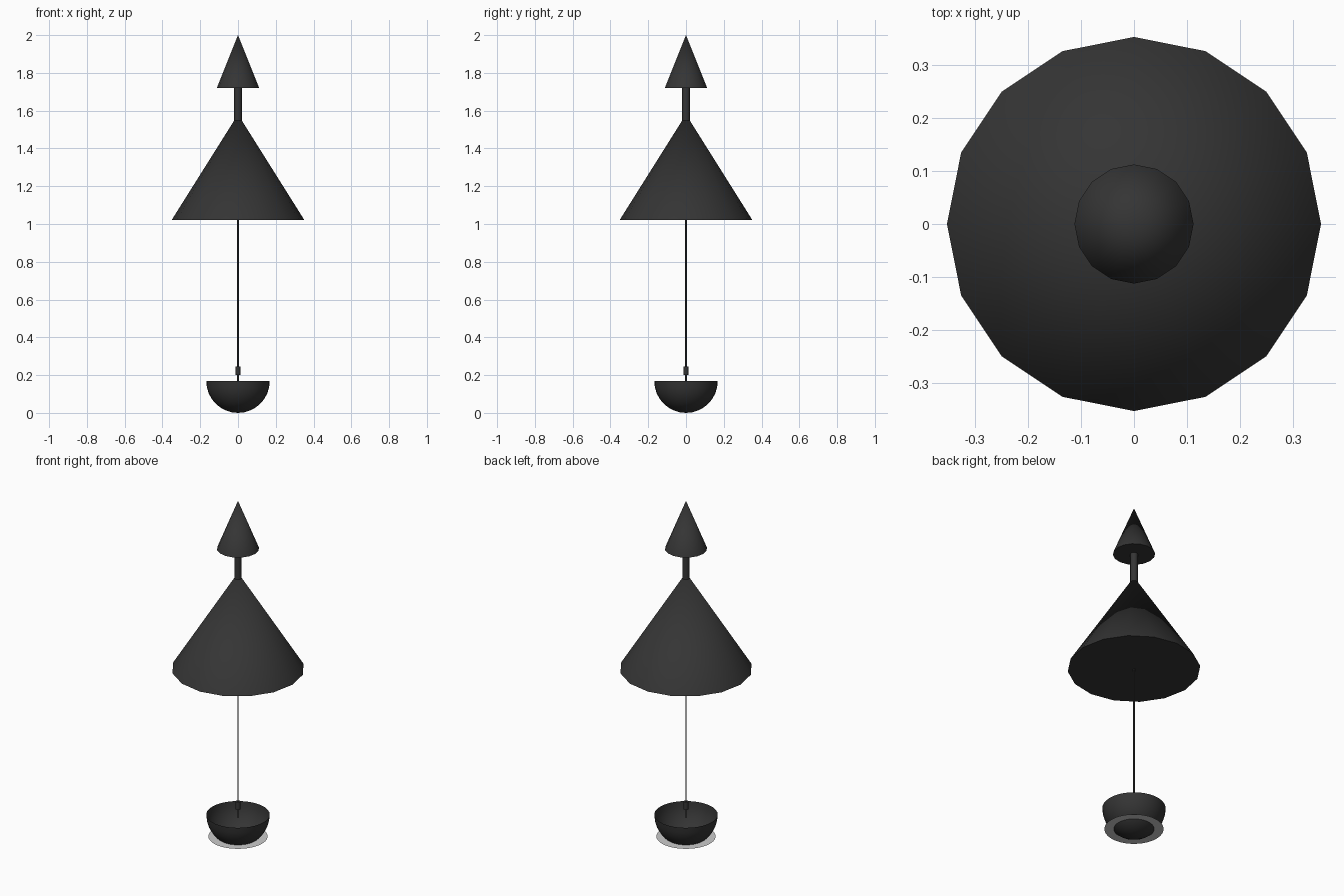
import bpy, bmesh, math

if "Cube" in bpy.data.objects:
    bpy.data.objects.remove(bpy.data.objects["Cube"])


def material(name, rgb):
    m = bpy.data.materials.new(name)
    m.diffuse_color = (*rgb, 1)
    m.use_nodes = True
    m.node_tree.nodes["Principled BSDF"].inputs["Base Color"].default_value = m.diffuse_color
    return m


black = material("black_metal", (0.035, 0.035, 0.035))
pale = material("pale_glass", (0.8, 0.8, 0.8))


def finish(bm, name, mat):
    mesh = bpy.data.meshes.new(name)
    bm.to_mesh(mesh)
    bm.free()
    mesh.materials.append(mat)
    ob = bpy.data.objects.new(name, mesh)
    bpy.context.collection.objects.link(ob)
    bpy.ops.object.select_all(action='DESELECT')
    ob.select_set(True)
    bpy.context.view_layer.objects.active = ob
    bpy.ops.object.shade_smooth_by_angle(angle=math.radians(40))
    return ob


def tapered(name, r_low, r_high, z0, z1, sides=16):
    bm = bmesh.new()
    bmesh.ops.create_cone(bm, cap_ends=True, segments=sides,
                          radius1=r_low, radius2=r_high, depth=z1 - z0)
    bmesh.ops.translate(bm, verts=bm.verts, vec=(0, 0, (z0 + z1) / 2))
    return finish(bm, name, black)


# Ceiling cone, stem and large shade
tapered("ceiling_cone", 0.112, 0, 1.72, 2.0)
tapered("stem", 0.02, 0.02, 1.54, 1.73)
tapered("shade", 0.352, 0, 1.02, 1.58)

# Thin cable with its small connector
tapered("cable", 0.004, 0.004, 0.15, 1.03, 8)
tapered("connector", 0.013, 0.013, 0.20, 0.245, 12)

# Open half-sphere bowl
R = 0.168
bm = bmesh.new()
bmesh.ops.create_uvsphere(bm, u_segments=32, v_segments=16, radius=R)
bmesh.ops.delete(bm, geom=[v for v in bm.verts if v.co.z > 0.001], context='VERTS')
bmesh.ops.translate(bm, verts=bm.verts, vec=(0, 0, R))
finish(bm, "bowl", black)

# Flat pale disc cutting through the lower bowl
bm = bmesh.new()
bmesh.ops.create_circle(bm, cap_ends=True, segments=32, radius=0.157)
bmesh.ops.translate(bm, verts=bm.verts, vec=(0, 0, 0.04))
finish(bm, "bowl_disc", pale)
